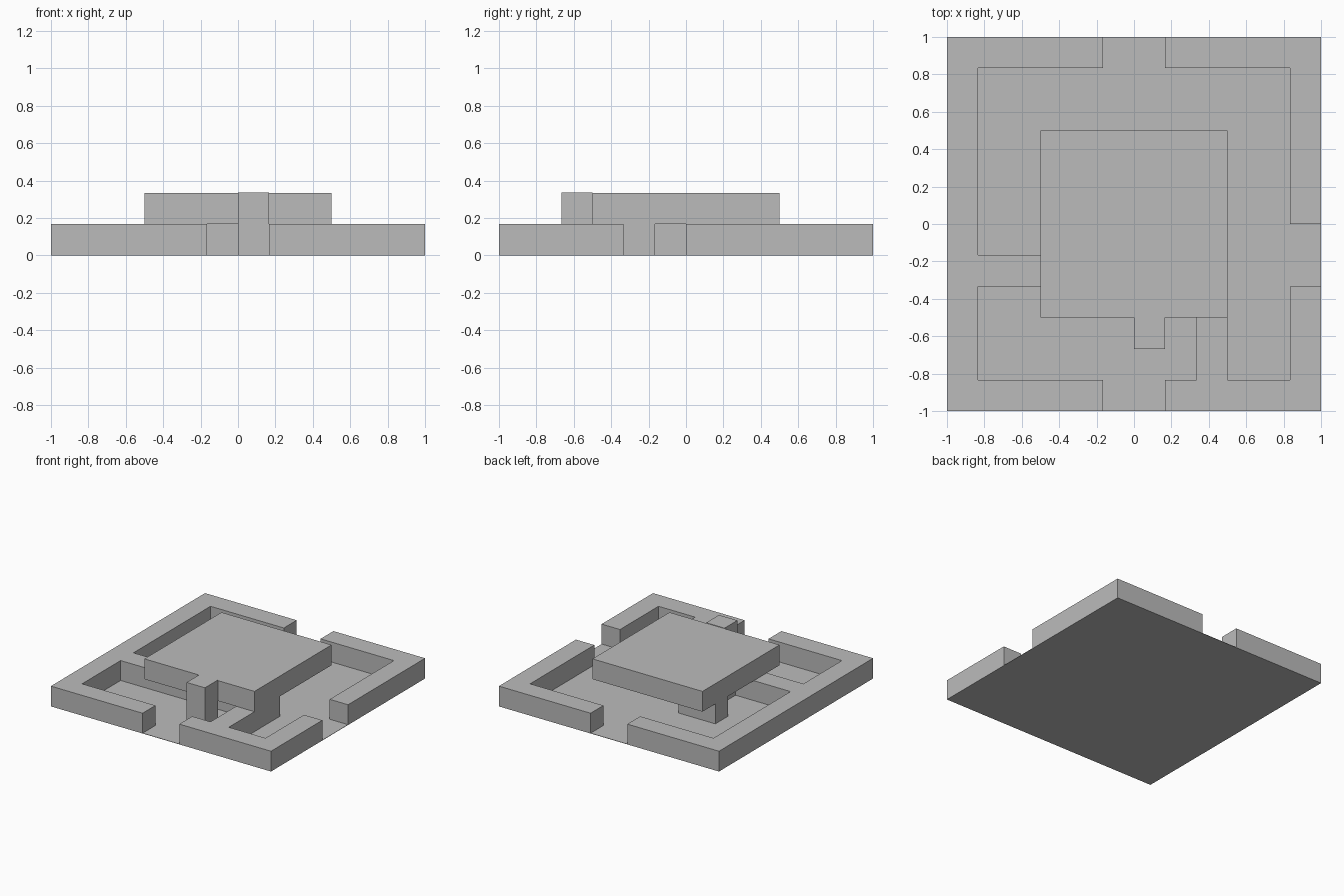
import bpy
import bmesh

old = bpy.data.objects.get("Cube")
if old:
    bpy.data.objects.remove(old, do_unlink=True)

CELL = 1 / 6  # floor plan module

stone = bpy.data.materials.new("plain grey")
stone.use_nodes = True
grey = (0.5, 0.5, 0.5, 1)
stone.diffuse_color = grey
stone.node_tree.nodes["Principled BSDF"].inputs["Base Color"].default_value = grey


def extrude_plan(name, plan, bottom, top):
    """Raise a floor plan outline, given in cells, into a solid."""
    bm = bmesh.new()
    verts = [bm.verts.new((x * CELL, y * CELL, bottom)) for x, y in plan]
    base = bm.faces.new(verts)
    raised = bmesh.ops.extrude_face_region(bm, geom=[base])["geom"]
    bmesh.ops.translate(bm, vec=(0, 0, top - bottom),
                        verts=[v for v in raised if isinstance(v, bmesh.types.BMVert)])
    bmesh.ops.recalc_face_normals(bm, faces=bm.faces)
    mesh = bpy.data.meshes.new(name)
    bm.to_mesh(mesh)
    bm.free()
    mesh.materials.append(stone)
    obj = bpy.data.objects.new(name, mesh)
    bpy.context.collection.objects.link(obj)


def block(name, x0, x1, y0, y1, bottom, top):
    extrude_plan(name, [(x0, y0), (x1, y0), (x1, y1), (x0, y1)], bottom, top)


# Thin floor
block("floor", -6, 6, -6, 6, 0, 0.003)

# Outer wall joined to the inner partitions
extrude_plan("main_wall", [
    (-1, -6), (-6, -6), (-6, 6), (-1, 6), (-1, 5), (-5, 5),
    (-5, -1), (-2, -1), (-2, 1), (-3, 1), (-3, 2), (-1, 2), (-1, -1),
    (3, -1), (3, -5), (5, -5), (5, -2), (6, -2), (6, -6),
    (1, -6), (1, -5), (2, -5), (2, -2), (-5, -2), (-5, -5), (-1, -5),
], 0, CELL)

# Back corner wall between the two gates
extrude_plan("back_corner_wall",
             [(1, 5), (1, 6), (6, 6), (6, 0), (5, 0), (5, 5)], 0, CELL)

# Raised slab and the post in front of it
block("roof_slab", -3, 3, -3, 3, CELL, 2 * CELL)
block("front_post", 0, 1, -4, -3, 0.003, 2 * CELL + 0.004)
